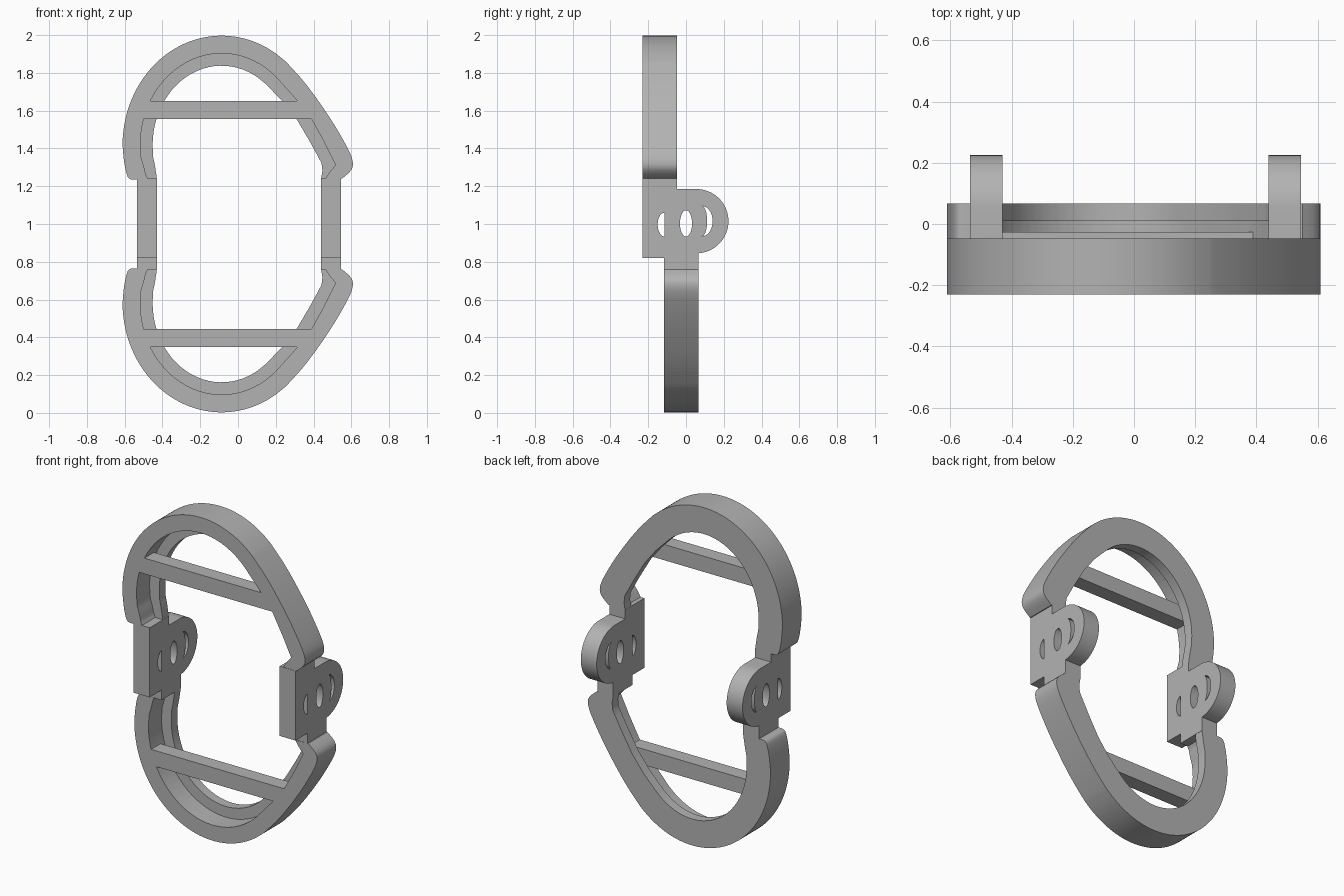
import bpy, bmesh, math
from mathutils import Vector

cube = bpy.data.objects.get("Cube")
if cube:
    bpy.data.objects.remove(cube, do_unlink=True)

grey = bpy.data.materials.new("matte_grey")
grey.use_nodes = True
colour = (0.45, 0.45, 0.45, 1)
grey.diffuse_color = colour
grey.node_tree.nodes["Principled BSDF"].inputs["Base Color"].default_value = colour


def finish(name, bm):
    """Turn a bmesh into a shaded, coloured object."""
    bmesh.ops.remove_doubles(bm, verts=bm.verts, dist=0.0001)
    bmesh.ops.recalc_face_normals(bm, faces=bm.faces)
    mesh = bpy.data.meshes.new(name)
    bm.to_mesh(mesh)
    bm.free()
    mesh.materials.append(grey)
    obj = bpy.data.objects.new(name, mesh)
    bpy.context.collection.objects.link(obj)
    bpy.ops.object.select_all(action='DESELECT')
    obj.select_set(True)
    bpy.context.view_layer.objects.active = obj
    bpy.ops.object.shade_smooth_by_angle(angle=math.radians(30))
    return obj


def catmull(points, steps):
    """Smooth path through the points."""
    out = []
    for i in range(len(points) - 1):
        p0, p1 = points[max(i - 1, 0)], points[i]
        p2, p3 = points[i + 1], points[min(i + 2, len(points) - 1)]
        for k in range(steps):
            t = k / steps
            out.append(0.5 * (2 * p1 + (p2 - p0) * t
                              + (2 * p0 - 5 * p1 + 4 * p2 - p3) * t * t
                              + (3 * p1 - p0 - 3 * p2 + p3) * t ** 3))
    return out + [points[-1]]


def linear(points, steps):
    out = []
    for a, b in zip(points, points[1:]):
        out += [a.lerp(b, k / steps) for k in range(steps)]
    return out + [points[-1]]


# Frame outlines: hooked ends joined by an elliptical arch
CENTRE = Vector((-0.087, 1.418))


def outline(start, radii, end, smoother):
    arch = []
    for k in range(28):
        t = math.radians(180 - 133 * k / 27)
        arch.append(CENTRE + Vector((radii[0] * math.cos(t), radii[1] * math.sin(t))))
    return smoother([Vector(p) for p in start] + arch + [Vector(p) for p in end], 3)


outer = outline(
    [(-0.535, 1.235), (-0.57, 1.237), (-0.588, 1.26), (-0.603, 1.33)], (0.524, 0.579),
    [(0.368, 1.73), (0.484, 1.566), (0.569, 1.423), (0.606, 1.339), (0.6, 1.286), (0.55, 1.24)],
    catmull)
pocket = outline(
    [(-0.478, 1.242), (-0.488, 1.26), (-0.497, 1.3), (-0.512, 1.35)], (0.43, 0.485),
    [(0.315, 1.651), (0.389, 1.556), (0.458, 1.43), (0.516, 1.312), (0.489, 1.28), (0.463, 1.242)],
    linear)
opening = outline(
    [(-0.43, 1.24), (-0.432, 1.26), (-0.44, 1.31), (-0.45, 1.36)], (0.365, 0.42),
    [(0.235, 1.651), (0.31, 1.556), (0.384, 1.43), (0.442, 1.323), (0.447, 1.28), (0.44, 1.24)],
    linear)


def place(p, y, flip):
    return (p.x, y, 2 - p.y if flip else p.y)


def frame(name, front, flip):
    """Stepped section carried along the three outlines."""
    bm = bmesh.new()
    ledge, back = front + 0.125, front + 0.183
    rings = []
    for o, p, q in zip(outer, pocket, opening):
        section = [(o, front), (o, back), (q, back), (q, ledge), (p, ledge), (p, front)]
        rings.append([bm.verts.new(place(c, y, flip)) for c, y in section])
    for a, b in zip(rings, rings[1:]):
        for i in range(6):
            j = (i + 1) % 6
            bm.faces.new((a[i], a[j], b[j], b[i]))
    bm.faces.new(rings[0])
    bm.faces.new(rings[-1][::-1])
    finish(name, bm)


def crossbar(name, front, flip):
    """Flat bar with ends cut to meet the pocket wall."""
    bm = bmesh.new()
    shape = [(-0.51, 1.556), (-0.47, 1.651), (0.318, 1.651), (0.392, 1.556)]
    face = bm.faces.new([bm.verts.new(place(Vector(p), front, flip)) for p in shape])
    made = bmesh.ops.extrude_face_region(bm, geom=[face])["geom"]
    moved = [v for v in made if isinstance(v, bmesh.types.BMVert)]
    bmesh.ops.translate(bm, verts=moved, vec=(0, 0.09, 0))
    finish(name, bm)


for side, front, flip in (("upper", -0.23, False), ("lower", -0.116, True)):
    frame(side + "_frame", front, flip)
    crossbar(side + "_crossbar", front, flip)


# Hinge plates: side profile with three slots
def slot(y, z, half, left, right):
    """Closed shape between two bulging arcs."""
    angles = [math.radians(-90 + 180 * k / 16) for k in range(17)]
    up = [(y + right * math.cos(t), z + half * math.sin(t)) for t in angles]
    down = [(y + left * math.cos(t), z + half * math.sin(t)) for t in angles[::-1]]
    return up + down[1:-1]


plate = [(-0.23, 0.82), (-0.116, 0.82), (-0.116, 0.76), (0.067, 0.76), (0.067, 0.845)]
for k in range(2, 33):
    t = math.radians(-90 + 180 * k / 32)
    plate.append((0.055 + 0.17 * math.cos(t), 1.015 + 0.17 * math.sin(t)))
plate += [(-0.047, 1.185), (-0.047, 1.24), (-0.23, 1.24)]
loops = [plate,
         slot(-0.115, 0.997, 0.063, -0.035, 0),
         slot(0, 1.003, 0.07, -0.032, 0.032),
         slot(0.085, 1.015, 0.08, 0.027, 0.056)]


def hinge(name, x, width):
    curve = bpy.data.curves.new(name + "_profile", 'CURVE')
    curve.dimensions = '2D'
    curve.fill_mode = 'BOTH'
    curve.extrude = width / 2
    for loop in loops:
        spline = curve.splines.new('POLY')
        spline.points.add(len(loop) - 1)
        for point, (y, z) in zip(spline.points, loop):
            point.co = (y, z, 0, 1)
        spline.use_cyclic_u = True
    helper = bpy.data.objects.new(name + "_profile", curve)
    bpy.context.collection.objects.link(helper)
    bpy.context.view_layer.update()
    mesh = helper.evaluated_get(bpy.context.evaluated_depsgraph_get()).to_mesh()
    bm = bmesh.new()
    bm.from_mesh(mesh)
    for v in bm.verts:
        v.co = (x + v.co.z, v.co.x, v.co.y)
    bpy.data.objects.remove(helper, do_unlink=True)
    finish(name, bm)


hinge("right_hinge_plate", -0.482, 0.106)
hinge("left_hinge_plate", 0.492, 0.106)
